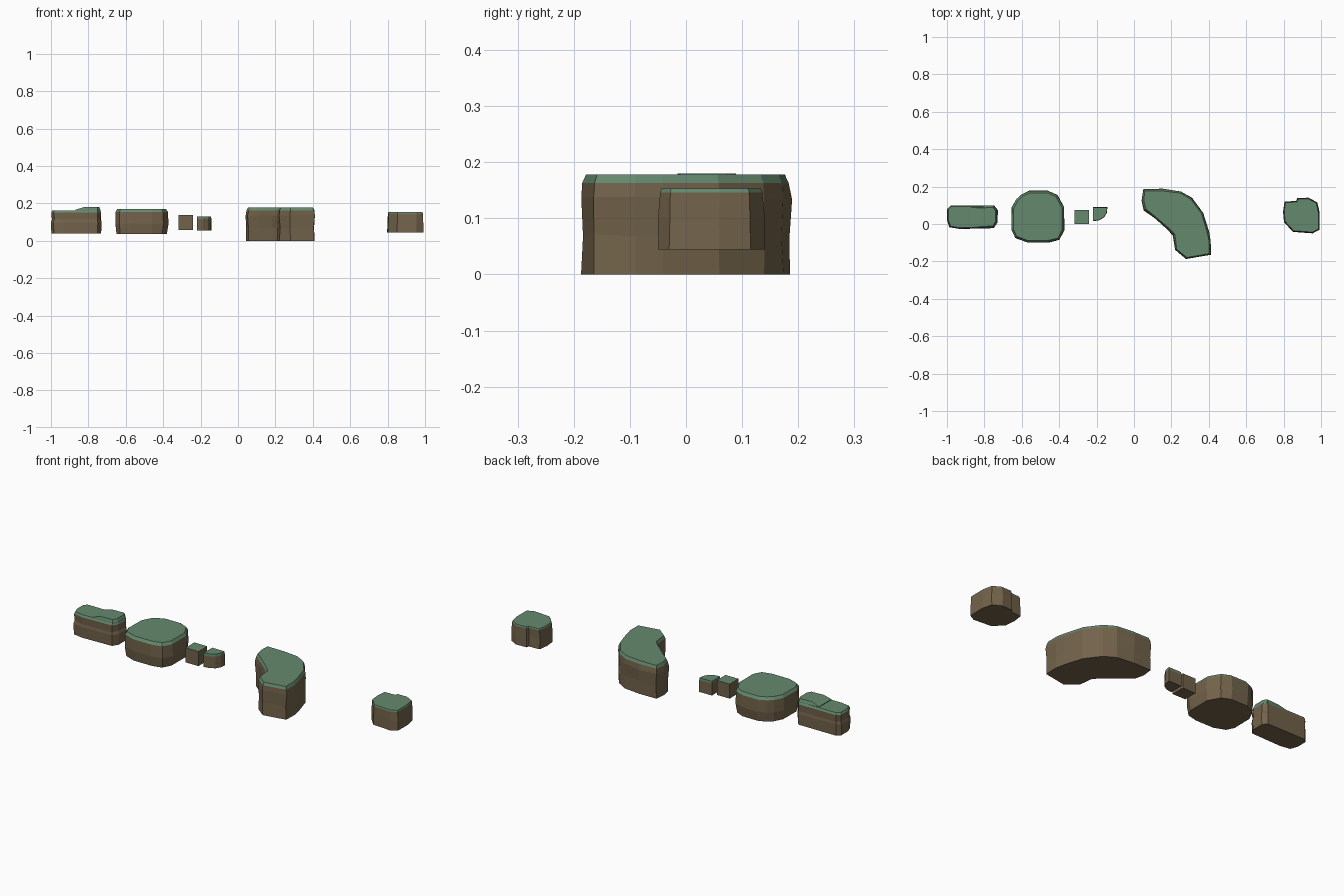
import bpy, bmesh, random
from mathutils import Vector

if "Cube" in bpy.data.objects:
    bpy.data.objects.remove(bpy.data.objects["Cube"])

random.seed(4)


def material(name, color):
    m = bpy.data.materials.new(name)
    m.diffuse_color = (*color, 1)
    m.use_nodes = True
    m.node_tree.nodes["Principled BSDF"].inputs["Base Color"].default_value = m.diffuse_color
    return m


EARTH = material("earth", (0.17, 0.125, 0.07))
GRASS = material("grass", (0.13, 0.25, 0.155))


def inset(outline, d):
    """Move each outline corner inward along its averaged edge normal."""
    pts = [Vector(p) for p in outline]
    area = sum(a.x * b.y - b.x * a.y for a, b in zip(pts, pts[1:] + pts[:1]))
    s = 1 if area > 0 else -1
    out = []
    for i, p in enumerate(pts):
        t = (p - pts[i - 1]).normalized() + (pts[(i + 1) % len(pts)] - p).normalized()
        t.normalize()
        out.append(p + Vector((-t.y, t.x)) * d * s)
    return out


def block(name, outline, layers, band, jitter=0.0):
    """Stack outline rings (z, inset); faces from layer index `band` up are grass."""
    bm = bmesh.new()
    rings = []
    for k, (z, d) in enumerate(layers):
        j = jitter if 0 < k < band else 0
        rings.append([bm.verts.new((p.x + random.uniform(-j, j), p.y + random.uniform(-j, j),
                                    z + random.uniform(-j, j))) for p in inset(outline, d)])
    n = len(outline)
    for k in range(len(rings) - 1):
        for i in range(n):
            a, b = rings[k], rings[k + 1]
            f = bm.faces.new((a[i], a[(i + 1) % n], b[(i + 1) % n], b[i]))
            f.material_index = int(k >= band)
    bm.faces.new(rings[0])
    bm.faces.new(rings[-1]).material_index = 1
    bmesh.ops.recalc_face_normals(bm, faces=bm.faces)
    me = bpy.data.meshes.new(name)
    bm.to_mesh(me)
    bm.free()
    me.materials.append(EARTH)
    me.materials.append(GRASS)
    ob = bpy.data.objects.new(name, me)
    bpy.context.collection.objects.link(ob)
    return ob


# long narrow ledge with a raised grass mound on one end
block("narrow_ledge",
      [(-1, .08), (-.98, .10), (-.75, .10), (-.73, .075), (-.73, .01),
       (-.75, -.022), (-.93, -.028), (-.985, -.018), (-1, .02)],
      [(.04, .002), (.10, 0), (.115, .004), (.152, .002), (.163, .008)], 3, .002)
mound = block("narrow_ledge_mound",
              [(-.87, .09), (-.75, .095), (-.735, .073), (-.735, .01), (-.75, -.016), (-.87, -.02)],
              [(.158, 0), (.166, .001), (.18, .007)], 0)
for v in mound.data.vertices:  # slope the inner end of the mound
    if v.co.x < -.8 and v.co.z > .17:
        v.co.x = -.825

# broad round-cornered island
block("round_island",
      [(-.655, .085), (-.63, .135), (-.60, .16), (-.56, .178), (-.46, .178), (-.41, .155),
       (-.373, .09), (-.373, -.035), (-.40, -.085), (-.46, -.10), (-.57, -.10),
       (-.635, -.075), (-.657, -.03)],
      [(.036, .008), (.09, 0), (.155, .002), (.17, .012)], 2, .003)

# small cube and quarter-round cube
block("small_cube", [(-.318, 0), (-.24, 0), (-.24, .076), (-.318, .076)],
      [(.058, 0), (.138, 0)], 1)
block("small_quarter_round",
      [(-.22, .015), (-.188, .019), (-.16, .035), (-.145, .06), (-.142, .09), (-.22, .09)],
      [(.054, 0), (.118, .001), (.131, .002)], 1)

# tall curved cliff
block("curved_cliff",
      [(.05, .184), (.155, .186), (.25, .175), (.31, .14), (.37, .06), (.40, -.04),
       (.411, -.09), (.408, -.165), (.28, -.188), (.22, -.14), (.21, -.06),
       (.18, -.03), (.11, .03), (.055, .075), (.043, .125)],
      [(0, .001), (.07, .003), (.135, -.001), (.163, .003), (.178, .010)], 3, .003)

# small stepped rock
block("small_rock",
      [(.805, .12), (.868, .123), (.872, .138), (.935, .14), (.98, .115), (.993, .06),
       (.992, -.03), (.955, -.05), (.85, -.042), (.802, .01), (.797, .065)],
      [(.045, .0), (.10, .002), (.146, .004), (.153, .007)], 2, .003)
